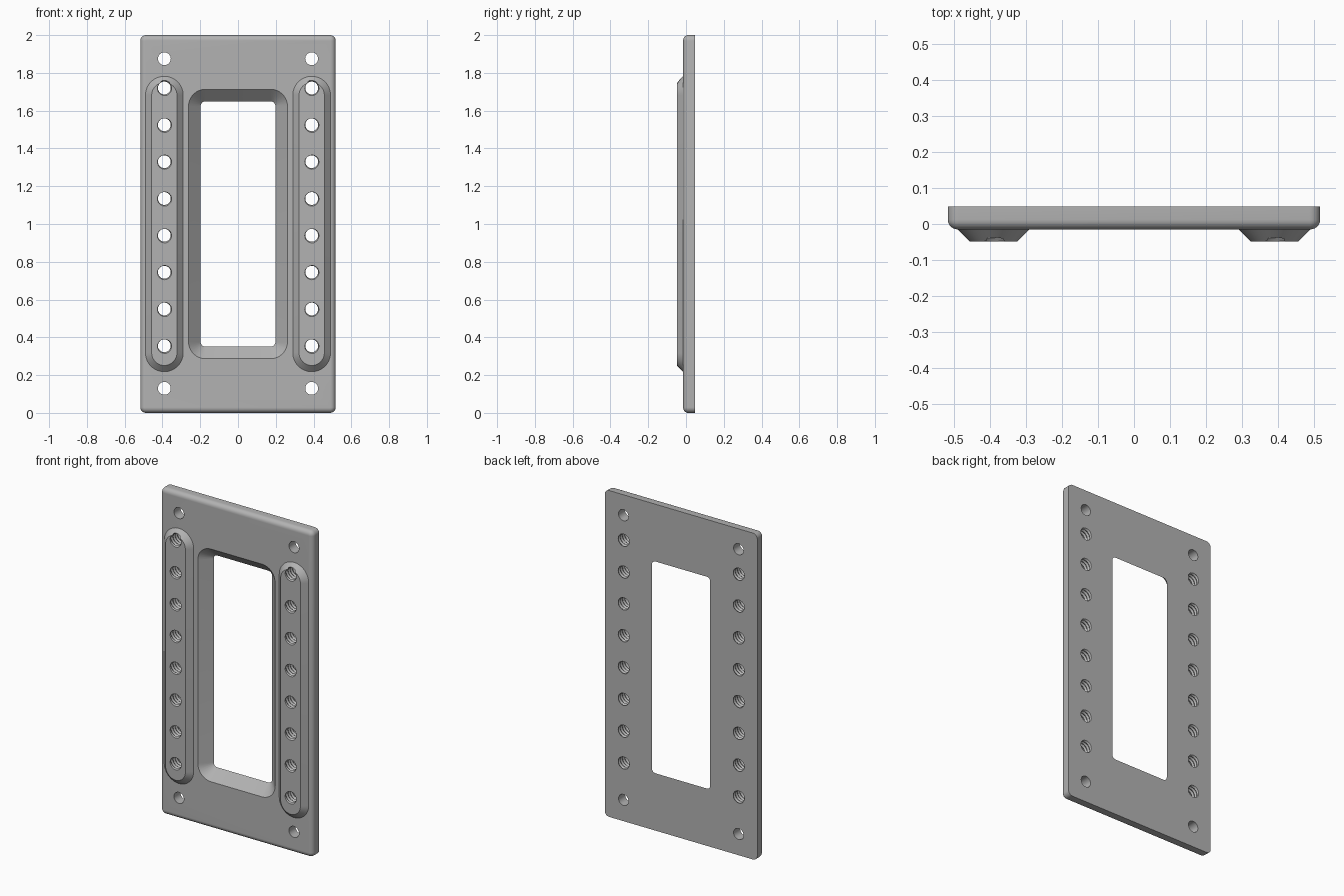
import bpy, bmesh
from math import sin, cos, pi, radians

cube = bpy.data.objects.get("Cube")
if cube:
    bpy.data.objects.remove(cube)

BACK, FACE, RIDGE = 0.048, -0.015, -0.048   # depth levels along y
HOLE_X, HOLE_R = 0.39, 0.034

grey = bpy.data.materials.new("satin grey")
grey.use_nodes = True
colour = (0.45, 0.45, 0.45, 1)
grey.diffuse_color = colour
grey.node_tree.nodes["Principled BSDF"].inputs["Base Color"].default_value = colour


def finish(name, bm):
    bmesh.ops.remove_doubles(bm, verts=bm.verts, dist=1e-5)
    bmesh.ops.recalc_face_normals(bm, faces=bm.faces)
    mesh = bpy.data.meshes.new(name)
    bm.to_mesh(mesh)
    bm.free()
    mesh.materials.append(grey)
    obj = bpy.data.objects.new(name, mesh)
    bpy.context.collection.objects.link(obj)
    return obj


def rounded_rect(cx, hw, hz, r, y, steps=8, cz=1.0):
    pts = []
    for q, (sx, sz) in enumerate([(1, 1), (-1, 1), (-1, -1), (1, -1)]):
        for k in range(steps + 1):
            a = (q + k / steps) * pi / 2
            pts.append((cx + sx * (hw - r) + r * cos(a), y,
                        cz + sz * (hz - r) + r * sin(a)))
    return pts


def loft(name, sections):
    bm = bmesh.new()
    rings = [[bm.verts.new(p) for p in s] for s in sections]
    for a, b in zip(rings, rings[1:]):
        for i in range(len(a)):
            j = (i + 1) % len(a)
            bm.faces.new((a[i], a[j], b[j], b[i]))
    bm.faces.new(rings[0])
    bm.faces.new(rings[-1])
    return finish(name, bm)


def thread_cutter(name, cx, cz, pitch=0.021, depth=0.007, n=24):
    """Spiral of alternating crest and root rows, capped beyond the plate."""
    bm = bmesh.new()
    start = RIDGE - 2.3 * pitch
    rows = 2 * int((BACK - RIDGE) / pitch + 6)
    grid = [[bm.verts.new((cx + (HOLE_R + depth * (j % 2)) * cos(2 * pi * i / n),
                           start + pitch * (j / 2 + i / n),
                           cz + (HOLE_R + depth * (j % 2)) * sin(2 * pi * i / n)))
             for i in range(n)] for j in range(rows)]
    for j in range(rows - 1):
        for i in range(n):
            if i < n - 1:
                c, d = grid[j][i + 1], grid[j + 1][i + 1]
            elif j + 3 < rows:
                c, d = grid[j + 2][0], grid[j + 3][0]
            else:
                continue
            bm.faces.new((grid[j][i], c, d, grid[j + 1][i]))
    caps = bmesh.ops.holes_fill(bm, edges=[e for e in bm.edges if e.is_boundary])
    bmesh.ops.triangulate(bm, faces=caps["faces"])
    return finish(name, bm)


def combine(target, tool, operation):
    mod = target.modifiers.new(operation.lower(), "BOOLEAN")
    mod.object, mod.operation, mod.solver = tool, operation, "EXACT"
    bpy.context.view_layer.update()
    deps = bpy.context.evaluated_depsgraph_get()
    mesh = bpy.data.meshes.new_from_object(target.evaluated_get(deps))
    target.modifiers.clear()
    target.data = mesh
    bpy.data.objects.remove(tool)


# Plate with rounded corners and a fillet round its front edge
fillet = 0.027
sections = [rounded_rect(0, 0.517, 1, 0.03, BACK)]
for k in range(7):
    a = k / 6 * pi / 2
    inset = fillet * (1 - cos(a))
    sections.append(rounded_rect(0, 0.517 - inset, 1 - inset, 0.03 - inset,
                                 FACE + fillet * (1 - sin(a))))
plate = loft("mounting_plate", sections)

# Raised ridges with sloping sides
for side in (-1, 1):
    ridge = loft("ridge", [rounded_rect(side * HOLE_X, w, h, w, y, 12) for w, h, y in
                           ((0.1, 0.782, 0.005), (0.1, 0.782, FACE), (0.067, 0.749, RIDGE))])
    combine(plate, ridge, "UNION")

# Window that flares towards the front
slope = (0.262 - 0.198) / (BACK - FACE)
window = loft("window_cutter", [
    rounded_rect(0, 0.198 + g, 0.649 + g, 0.025 + g, BACK - g / slope)
    for g in (-0.01, 0.074)])
combine(plate, window, "DIFFERENCE")

# Threaded holes along the ridges and plain holes in the corners
for side in (-1, 1):
    x = side * HOLE_X
    for k in range(8):
        combine(plate, thread_cutter("thread_cutter", x, 0.355 + k * 0.195), "DIFFERENCE")
    for z in (0.13, 1.875):
        hole = loft("hole_cutter", [rounded_rect(x, HOLE_R, HOLE_R, HOLE_R, y, cz=z)
                                    for y in (-0.1, 0.1)])
        combine(plate, hole, "DIFFERENCE")

bpy.ops.object.select_all(action="DESELECT")
plate.select_set(True)
bpy.context.view_layer.objects.active = plate
bpy.ops.object.shade_smooth_by_angle(angle=radians(30))
